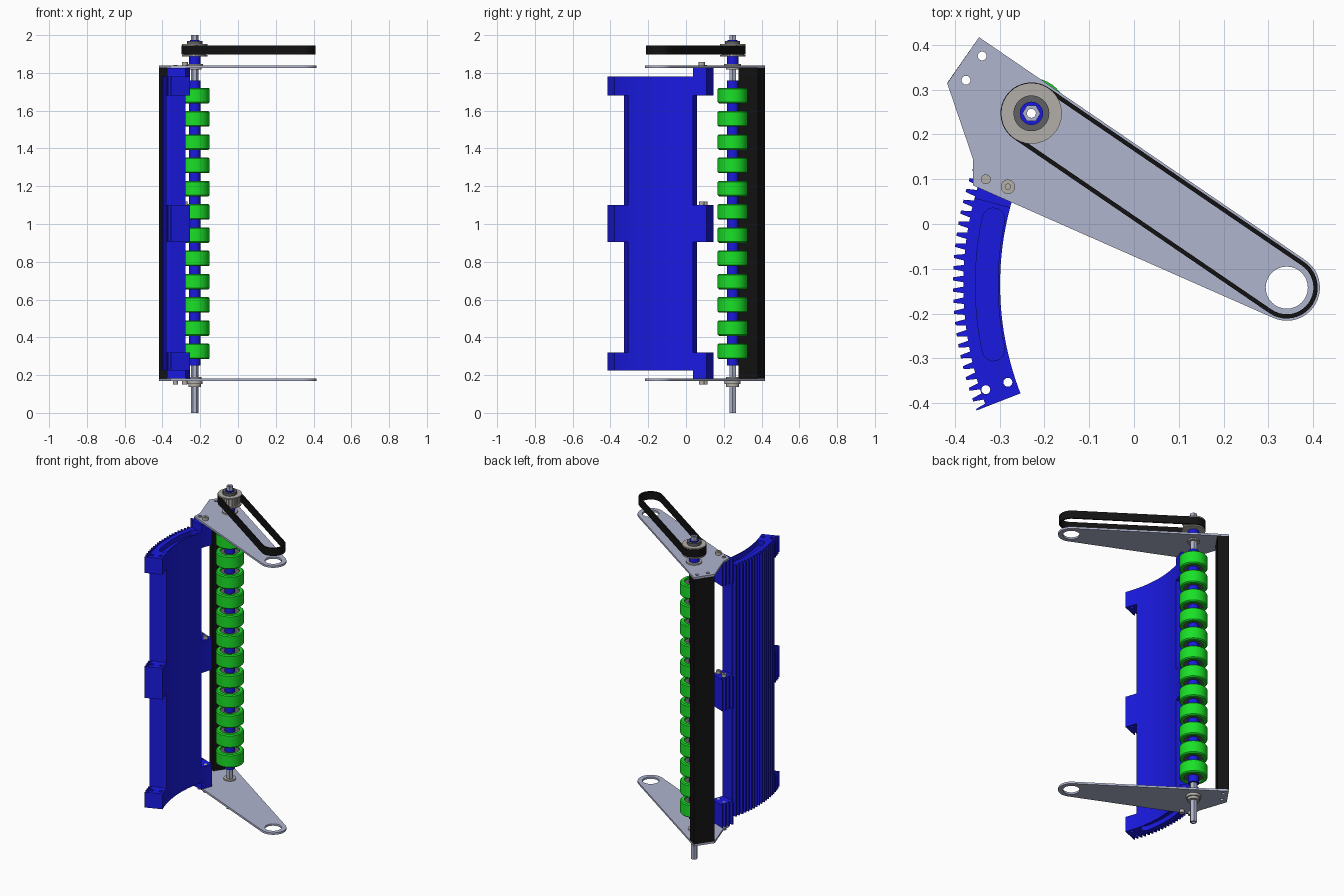
import bpy, bmesh
from math import sin, cos, pi, radians, atan2

if "Cube" in bpy.data.objects:
    bpy.data.objects.remove(bpy.data.objects["Cube"])


def material(name, rgb):
    m = bpy.data.materials.new(name)
    m.diffuse_color = (*rgb, 1)
    m.use_nodes = True
    m.node_tree.nodes["Principled BSDF"].inputs["Base Color"].default_value = m.diffuse_color
    return m


BLUE = material("blue", (0.01, 0.01, 0.75))
GREEN = material("green", (0.01, 0.75, 0.02))
BLACK = material("black", (0.006, 0.006, 0.006))
DARK = material("dark_grey", (0.12, 0.12, 0.13))
PLATE = material("plate_grey", (0.43, 0.46, 0.62))
STEEL = material("steel", (0.45, 0.43, 0.40))


def finish(ob, mat, smooth=True):
    if mat:
        ob.data.materials.append(mat)
    bpy.ops.object.select_all(action='DESELECT')
    ob.select_set(True)
    bpy.context.view_layer.objects.active = ob
    if smooth:
        bpy.ops.object.shade_smooth_by_angle(angle=radians(30))
    return ob


def extrude(name, loops, z0, z1, mat=None):
    """Flat outline (first loop) with holes (other loops), extruded from z0 to z1."""
    cu = bpy.data.curves.new(name, 'CURVE')
    cu.dimensions, cu.fill_mode, cu.extrude = '2D', 'BOTH', (z1 - z0) / 2
    for loop in loops:
        sp = cu.splines.new('POLY')
        sp.points.add(len(loop) - 1)
        for p, (x, y) in zip(sp.points, loop):
            p.co = (x, y, 0, 1)
        sp.use_cyclic_u = True
    tmp = bpy.data.objects.new(name + "_curve", cu)
    bpy.context.collection.objects.link(tmp)
    bpy.context.view_layer.update()
    me = bpy.data.meshes.new_from_object(tmp.evaluated_get(bpy.context.evaluated_depsgraph_get()))
    bpy.data.objects.remove(tmp)
    bm = bmesh.new()
    bm.from_mesh(me)
    bmesh.ops.remove_doubles(bm, verts=bm.verts, dist=1e-5)
    bmesh.ops.recalc_face_normals(bm, faces=bm.faces)
    bm.to_mesh(me)
    bm.free()
    me.name = name
    me.materials.clear()
    ob = bpy.data.objects.new(name, me)
    ob.location.z = (z0 + z1) / 2
    bpy.context.collection.objects.link(ob)
    return finish(ob, mat)


def lathe(name, profile, centre, mat, n=40):
    """Closed (radius, z) profile revolved about a vertical axis."""
    k = len(profile)
    verts = [(r * cos(2 * pi * i / n), r * sin(2 * pi * i / n), z)
             for i in range(n) for r, z in profile]
    faces = [(i * k + j, (i + 1) % n * k + j, (i + 1) % n * k + (j + 1) % k, i * k + (j + 1) % k)
             for i in range(n) for j in range(k)]
    me = bpy.data.meshes.new(name)
    me.from_pydata(verts, [], faces)
    bm = bmesh.new()
    bm.from_mesh(me)
    bmesh.ops.recalc_face_normals(bm, faces=bm.faces)
    bm.to_mesh(me)
    bm.free()
    ob = bpy.data.objects.new(name, me)
    ob.location = centre
    bpy.context.collection.objects.link(ob)
    return finish(ob, mat)


def circle(c, r, n=32, start=0.0):
    return [(c[0] + r * cos(start + 2 * pi * i / n), c[1] + r * sin(start + 2 * pi * i / n))
            for i in range(n)]


def arc(c, r, a0, a1, n=20):
    return [(c[0] + r * cos(a0 + (a1 - a0) * i / n), c[1] + r * sin(a0 + (a1 - a0) * i / n))
            for i in range(n + 1)]


def ring(name, r_out, r_in, z0, z1, mat=None, c=None):
    return extrude(name, [circle(c or AXIS, r_out), circle(c or AXIS, r_in)], z0, z1, mat)


AXIS = (-0.229, 0.247)      # roller shaft
PIVOT = (0.341, -0.142)     # arm end hole
ARM = atan2(PIVOT[1] - AXIS[1], PIVOT[0] - AXIS[0])

# Arm side plates
outline = [(-0.346, 0.417), (-0.417, 0.314), (-0.359, 0.144), (-0.359, 0.086)]
outline += arc(PIVOT, 0.074, radians(-114), radians(56))
holes = [circle(PIVOT, 0.047), circle(AXIS, 0.035),
         circle((-0.339, 0.375), 0.01, 16), circle((-0.375, 0.321), 0.01, 16)]
for name, z in (("bottom_plate", 0.17), ("top_plate", 1.826)):
    extrude(name, [outline] + holes, z, z + 0.012, PLATE)

# Rectangular cross tube along the plate edge
ux, uy, vx, vy = -0.57, -0.82, 0.82, -0.57


def tube_loop(m):
    return [(-0.346 + ux * a + vx * b, 0.417 + uy * a + vy * b)
            for a, b in ((m, m), (0.125 - m, m), (0.125 - m, 0.064 - m), (m, 0.064 - m))]


extrude("cross_tube", [tube_loop(0), tube_loop(0.007)], 0.182, 1.826, BLACK)

# Hex shaft, sleeve and bearings
extrude("hex_shaft", [circle(AXIS, 0.02, 6), circle(AXIS, 0.01, 20)], 0, 2.0, PLATE)
ring("roller_sleeve", 0.03, 0.019, 0.25, 1.76, BLUE)
ring("pulley_spacer", 0.03, 0.019, 1.845, 1.888, BLUE)
for z0, z1, r in ((0.154, 0.17, 0.042), (0.138, 0.154, 0.034), (0.17, 0.19, 0.035),
                  (1.818, 1.838, 0.035), (1.838, 1.846, 0.045)):
    ring("bearing", r, 0.019, z0, z1, STEEL)

# Twelve rollers: soft tyre on a recessed hub
tyre = [(0.055, -0.041), (0.073, -0.041), (0.079, -0.035),
        (0.079, 0.035), (0.073, 0.041), (0.055, 0.041)]
hub = [(0.029, -0.032), (0.0555, -0.032), (0.0555, 0.032), (0.029, 0.032)]
for i in range(12):
    centre = (*AXIS, 0.326 + 0.1231 * i)
    lathe("roller_tyre", tyre, centre, GREEN)
    lathe("roller_hub", hub, centre, DARK)

# Toothed pulley with flanges and collar
gear = [(AXIS[0] + r * cos(2 * pi * (i + f) / 24), AXIS[1] + r * sin(2 * pi * (i + f) / 24))
        for i in range(24) for f, r in ((0, 0.053), (0.3, 0.053), (0.42, 0.059), (0.88, 0.059))]
extrude("drive_pulley", [gear, circle(AXIS, 0.019)], 1.894, 1.947, STEEL)
ring("pulley_flange_low", 0.067, 0.019, 1.888, 1.895, STEEL)
ring("pulley_flange_top", 0.068, 0.019, 1.946, 1.953, STEEL)
ring("pulley_collar", 0.04, 0.024, 1.953, 1.97, DARK)
ring("shaft_ring", 0.026, 0.017, 1.953, 1.975, BLUE)


# Drive belt
def stadium(r):
    return (arc(AXIS, r, ARM + pi / 2, ARM + 1.5 * pi) + arc(PIVOT, r, ARM - pi / 2, ARM + pi / 2))


extrude("drive_belt", [stadium(0.069), stadium(0.0595)], 1.897, 1.945, BLACK)

# Curved ribbed guard
CEN, R_IN, R_VALLEY, R_TIP, PITCH = (0.371, -0.135), 0.67, 0.752, 0.775, 1.85


def polar(r, deg):
    return (CEN[0] - r * cos(radians(deg)), CEN[1] + r * sin(radians(deg)))


def sector(k0, k1, sign=1):
    """Guard cross-section between tooth counts k0 and k1, ribs on the outside."""
    pts = [polar(R_IN, sign * PITCH * (k0 + (k1 - k0) * i / 16)) for i in range(17)][::-1]
    k = k0
    while k < k1:
        for f, r in ((0, R_VALLEY), (0.2, R_VALLEY), (0.36, R_TIP), (0.64, R_TIP), (0.8, R_VALLEY)):
            if k + f < k1:
                pts.append(polar(r, sign * PITCH * (k + f)))
        k += 1
    pts.append(polar(R_TIP if k1 % 1 else R_VALLEY, sign * PITCH * k1))
    return pts


# pocket outline for the two guard ends
slot = [polar(0.725, -12 + 24 * i / 16) for i in range(17)]
for s in (1, -1):
    c = polar(0.70, 12 * s)
    tip = [polar(0.70 + 0.025 * cos(pi * i / 8) * s, 12 * s + s * 2.05 * sin(pi * i / 8))
           for i in range(1, 8)]
    slot += tip
    if s == 1:
        slot += [polar(0.675, 12 - 24 * i / 16) for i in range(17)]
extrude("guard_panel", [sector(-8, 8)], 0.255, 1.75, BLUE)
for z0, z1 in ((0.225, 0.255), (1.75, 1.78)):
    extrude("guard_end", [sector(-8, 8), slot], z0, z1, BLUE)

# Guard mounting lugs at both edges; the rear ones reach the plates
for sign in (1, -1):
    bolts = [circle(polar(r, 18.5 * sign), 0.01, 16) for r in (0.688, 0.74)]
    for z0, z1 in ((0.225, 0.32), (0.905, 1.1), (1.68, 1.78)):
        if sign == 1:
            z0, z1 = (0.182 if z0 < 0.3 else z0), (1.826 if z1 > 1.7 else z1)
        extrude("guard_lug", [sector(8, 11.5, sign)] + bolts, z0, z1, BLUE)

# Lug bolts
for r, z_top, rad in ((0.688, 1.857, 0.016), (0.74, 1.843, 0.011)):
    c = polar(r, 18.5)
    for z0, z1, rr in ((1.838, z_top, rad), (1.1, 1.118, 0.014), (0.15, 0.17, 0.014)):
        ring("lug_bolt", rr, 0.006, z0, z1, STEEL, c)
    extrude("bolt_shank", [circle(c, 0.0098, 16)], 0.16, 0.32, STEEL)
    extrude("bolt_shank", [circle(c, 0.0098, 16)], 1.68, 1.84, STEEL)
